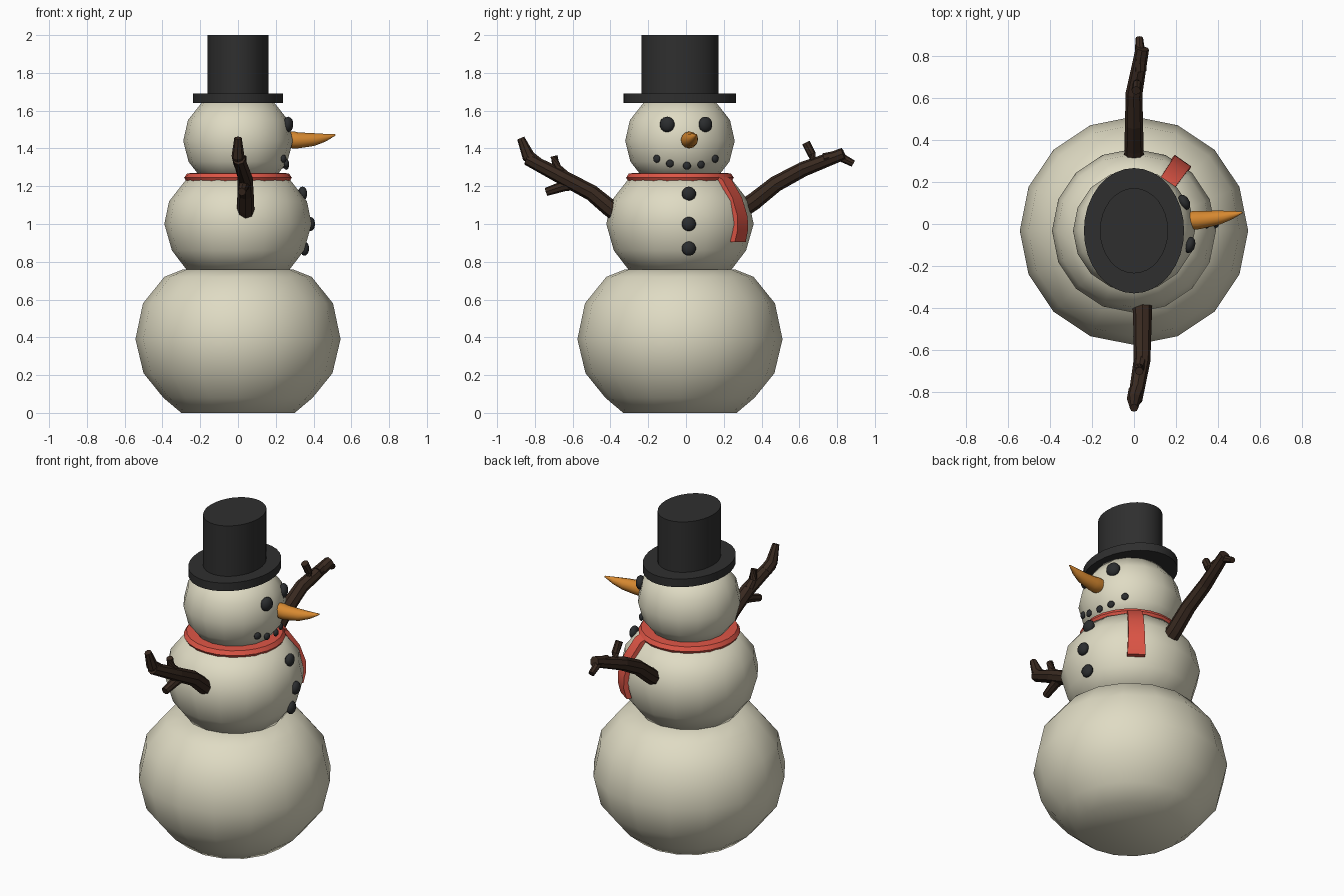
import bpy, bmesh, math
from mathutils import Vector, Matrix

if "Cube" in bpy.data.objects:
    bpy.data.objects.remove(bpy.data.objects["Cube"])

CY = -0.032  # body axis sits slightly off the origin


def material(name, rgb):
    m = bpy.data.materials.new(name)
    m.diffuse_color = (*rgb, 1)
    m.use_nodes = True
    m.node_tree.nodes["Principled BSDF"].inputs["Base Color"].default_value = m.diffuse_color
    return m


SNOW = material("snow cream", (0.74, 0.71, 0.55))
BLACK = material("hat black", (0.028, 0.028, 0.028))
COAL = material("coal grey", (0.024, 0.026, 0.028))
RED = material("scarf red", (0.72, 0.09, 0.06))
ORANGE = material("carrot orange", (0.68, 0.25, 0.03))
BROWN = material("bark brown", (0.04, 0.022, 0.014))


def finish(bm, name, mat, angle=None):
    """Turn a bmesh into an object; angle None means flat faces."""
    bmesh.ops.recalc_face_normals(bm, faces=bm.faces[:])
    me = bpy.data.meshes.new(name)
    bm.to_mesh(me)
    bm.free()
    me.materials.append(mat)
    if angle is not None:
        me.polygons.foreach_set("use_smooth", [True] * len(me.polygons))
        me.set_sharp_from_angle(angle=math.radians(angle))
    ob = bpy.data.objects.new(name, me)
    bpy.context.collection.objects.link(ob)
    return ob


def skin(bm, rings, closed=False):
    """Bridge equal-sized point rings; cap the ends unless the strip is closed."""
    vs = [[bm.verts.new(p) for p in r] for r in rings]
    n = len(vs[0])
    for i in range(len(vs) if closed else len(vs) - 1):
        a, b = vs[i], vs[(i + 1) % len(vs)]
        for k in range(n):
            bm.faces.new((a[k], a[(k + 1) % n], b[(k + 1) % n], b[k]))
    if not closed:
        bm.faces.new(vs[0])
        bm.faces.new(vs[-1])


def lathe(name, mat, profile, sides, angle, sx=1.0, closed=False):
    bm = bmesh.new()
    rings = [[(sx * r * math.cos(math.tau * k / sides),
               CY + r * math.sin(math.tau * k / sides), z)
              for k in range(sides)] for r, z in profile]
    skin(bm, rings, closed)
    return finish(bm, name, mat, angle)


def tube(bm, path, radii, sides=10):
    """Tapered round stick along a path."""
    pts = [Vector(p) for p in path]
    rings = []
    for i, p in enumerate(pts):
        d = (pts[min(i + 1, len(pts) - 1)] - pts[max(i - 1, 0)]).normalized()
        u = d.cross(Vector((0, 0, 1)) if abs(d.z) < 0.95 else Vector((1, 0, 0))).normalized()
        v = u.cross(d)
        rings.append([p + radii[i] * (u * math.cos(math.tau * k / sides)
                                      + v * math.sin(math.tau * k / sides))
                      for k in range(sides)])
    skin(bm, rings)


# Three stacked snowballs
lathe("bottom_ball", SNOW, [(.30, 0), (.395, .08), (.5, .21), (.543, .39),
                            (.503, .58), (.39, .72), (.29, .76)], 16, 100)
lathe("middle_ball", SNOW, [(.27, .755), (.35, .86), (.39, 1.0),
                            (.365, 1.12), (.275, 1.235)], 16, 100)
lathe("head", SNOW, [(.20, 1.25), (.262, 1.33), (.29, 1.44),
                     (.265, 1.55), (.19, 1.645)], 16, 100)

# Top hat, oval in plan
lathe("hat", BLACK, [(.298, 1.64), (.298, 1.69), (.203, 1.69), (.203, 2.0)], 32, 40, sx=.8)

# Scarf ring and hanging tail
lathe("scarf_ring", RED, [(.19, 1.235), (.275, 1.228), (.285, 1.245), (.27, 1.268), (.19, 1.272)],
      24, 50, closed=True)
bm = bmesh.new()
az = math.radians(55)
out = Vector((math.cos(az), math.sin(az), 0))
side = Vector((-math.sin(az), math.cos(az), 0))
rings = []
for r, z, w in [(.255, 1.262, .04), (.305, 1.235, .042), (.37, 1.14, .044),
                (.405, 1.04, .046), (.407, .97, .048), (.39, .905, .05)]:
    c = Vector((0, CY, z)) + out * r
    rings.append([c + side * (s * w) - out * t
                  for s, t in ((-1, 0), (1, 0), (1, .03), (-1, .03))])
skin(bm, rings)
finish(bm, "scarf_tail", RED, 35)


# Coal pieces pressed into the snow, facing outward
def coal(name, radius, y, z, size):
    n = Vector((math.sqrt(radius ** 2 - (y - CY) ** 2), y - CY, 0))
    bm = bmesh.new()
    mat = (Matrix.Translation(n + Vector((0, CY, z)))
           @ n.to_track_quat('X', 'Z').to_matrix().to_4x4()
           @ Matrix.Diagonal((size * .65, size, size, 1)))
    bmesh.ops.create_uvsphere(bm, u_segments=10, v_segments=7, radius=1, matrix=mat)
    finish(bm, name, COAL, 60)


for i, y in enumerate((-.10, .103)):
    coal(f"eye_{i}", .274, y, 1.527, .041)
for i, (y, z) in enumerate([(-.155, 1.345), (-.085, 1.32), (.005, 1.308),
                            (.08, 1.314), (.155, 1.345)]):
    coal(f"mouth_{i}", .258 + (z - 1.308) * .35, y, z, .021)
for i, (r, z) in enumerate([(.345, 1.16), (.386, 1.0), (.355, .87)]):
    coal(f"button_{i}", r, .015, z, .038)

# Carrot nose, bending slightly up
bm = bmesh.new()
tube(bm, [(.24, .015, 1.45), (.295, .018, 1.445), (.32, .02, 1.443), (.40, .03, 1.447),
          (.46, .042, 1.457), (.515, .055, 1.472)], [.04, .045, .042, .034, .021, .004], 12)
finish(bm, "carrot_nose", ORANGE, 60)

# Stick arms with twigs: each branch is a path and its radii
branches = {
    "right_arm": [
        ([(.0, .30, 1.08), (0, .36, 1.12), (0, .475, 1.212), (0, .62, 1.29),
          (.04, .835, 1.372)], [.047, .046, .043, .04, .032]),
        ([(.01, .68, 1.31), (.015, .665, 1.37), (.01, .635, 1.43)], [.03, .022, .022]),
        ([(.03, .73, 1.345), (.03, .80, 1.365), (.025, .885, 1.32)], [.03, .026, .018]),
    ],
    "left_arm": [
        ([(.04, -.37, 1.06), (.04, -.41, 1.09), (.04, -.50, 1.165), (.038, -.65, 1.245),
          (.005, -.84, 1.345)], [.047, .046, .043, .04, .034]),
        ([(.01, -.79, 1.32), (0, -.835, 1.36), (0, -.875, 1.455)], [.036, .034, .02]),
        ([(.03, -.65, 1.26), (.025, -.685, 1.30), (.025, -.70, 1.36)], [.03, .024, .02]),
        ([(.035, -.58, 1.215), (.03, -.65, 1.20), (.02, -.74, 1.17)], [.034, .028, .022]),
    ],
}
for name, parts in branches.items():
    bm = bmesh.new()
    for path, radii in parts:
        tube(bm, path, radii, 8)
    finish(bm, name, BROWN)
